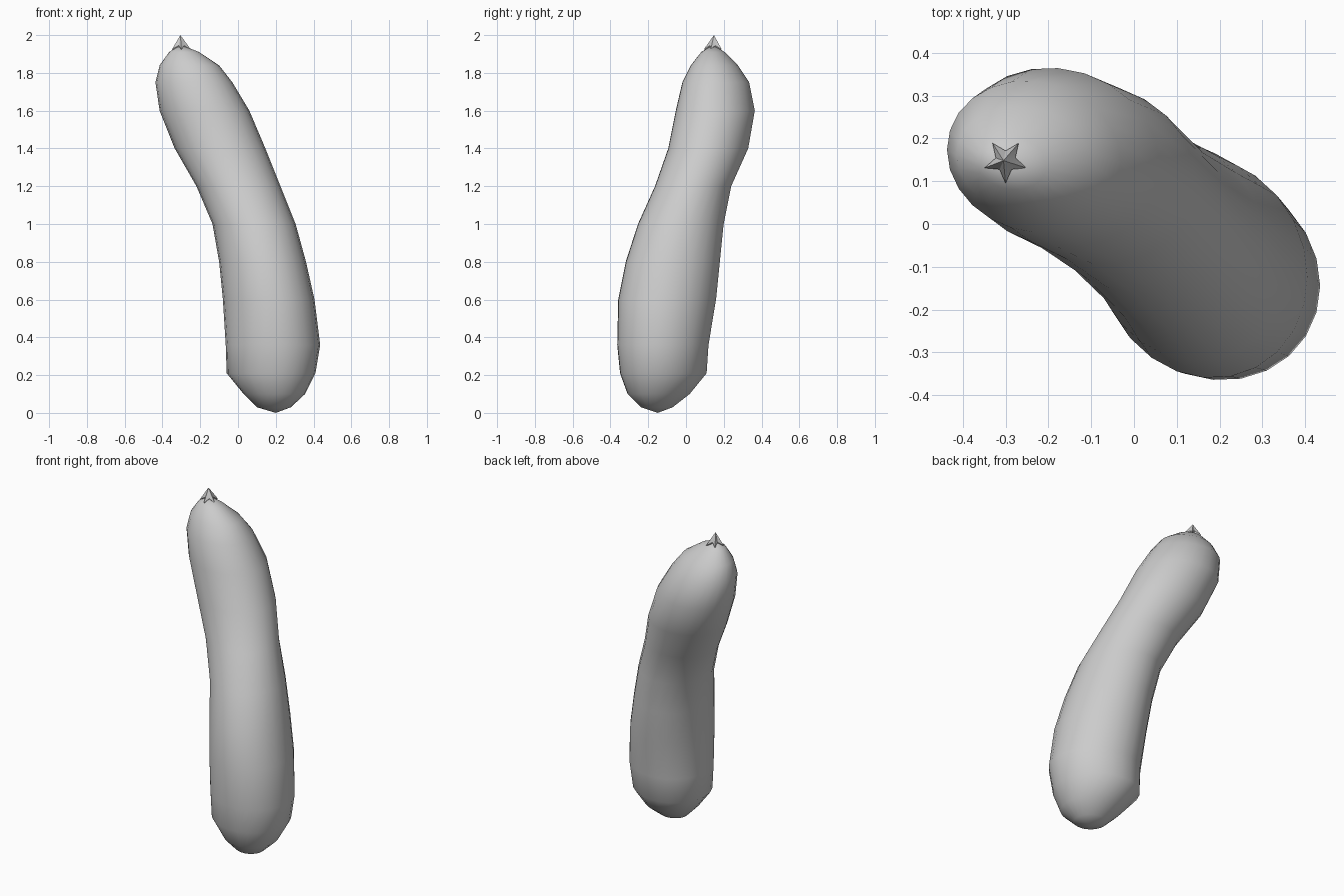
import bpy, bmesh, math

cube = bpy.data.objects.get("Cube")
if cube:
    bpy.data.objects.remove(cube, do_unlink=True)

grey = bpy.data.materials.new("plain grey")
grey.use_nodes = True
GREY = (0.6, 0.6, 0.6, 1)
grey.diffuse_color = GREY
grey.node_tree.nodes["Principled BSDF"].inputs["Base Color"].default_value = GREY


def loft(name, rings, bottom, top, angle):
    """Skin a stack of rings and close both ends on a single point."""
    bm = bmesh.new()
    loops = [[bm.verts.new(p) for p in ring] for ring in rings]
    n = len(loops[0])
    for a, b in zip(loops, loops[1:]):
        for i in range(n):
            j = (i + 1) % n
            bm.faces.new((a[i], a[j], b[j], b[i]))
    low, high = bm.verts.new(bottom), bm.verts.new(top)
    for i in range(n):
        j = (i + 1) % n
        bm.faces.new((loops[0][j], loops[0][i], low))
        bm.faces.new((loops[-1][i], loops[-1][j], high))
    bmesh.ops.recalc_face_normals(bm, faces=bm.faces)
    mesh = bpy.data.meshes.new(name)
    bm.to_mesh(mesh)
    bm.free()
    mesh.materials.append(grey)
    obj = bpy.data.objects.new(name, mesh)
    bpy.context.collection.objects.link(obj)
    bpy.ops.object.select_all(action="DESELECT")
    obj.select_set(True)
    bpy.context.view_layer.objects.active = obj
    bpy.ops.object.shade_smooth_by_angle(angle=math.radians(angle))
    return obj


def oval(z, x0, x1, y0, y1, sides=24, skew=0.09):
    """Level cross-section, drawn out slightly along the lean of the body."""
    ring = []
    for i in range(sides):
        t = math.tau * i / sides
        ring.append(((x0 + x1) / 2 + (x1 - x0) / 2 * math.cos(t),
                     (y0 + y1) / 2 + (y1 - y0) / 2 * math.sin(t - skew), z))
    return ring


# Curved body: height, then the x and y extent of each section
sections = [
    (0.03, 0.10, 0.28, -0.24, -0.07),
    (0.10, 0.03, 0.355, -0.31, 0.02),
    (0.21, -0.06, 0.41, -0.35, 0.11),
    (0.36, -0.065, 0.435, -0.365, 0.12),
    (0.60, -0.08, 0.405, -0.36, 0.16),
    (0.80, -0.10, 0.36, -0.32, 0.18),
    (1.00, -0.135, 0.305, -0.255, 0.20),
    (1.20, -0.22, 0.225, -0.165, 0.24),
    (1.40, -0.335, 0.145, -0.095, 0.33),
    (1.60, -0.415, 0.06, -0.055, 0.365),
    (1.75, -0.437, -0.03, -0.02, 0.335),
    (1.84, -0.415, -0.10, 0.025, 0.275),
    (1.91, -0.365, -0.205, 0.08, 0.205),
]
loft("curved_body", [oval(*s) for s in sections],
     (0.20, -0.15, 0), (-0.305, 0.145, 1.95), 50)

# Small star-shaped stem tip
star = []
for i in range(10):
    r = 0.024 if i % 2 else 0.052
    t = math.tau * i / 10 - math.pi / 2
    star.append((-0.30 + r * math.cos(t), 0.147 + r * math.sin(t),
                 1.945 if i % 2 else 1.925))
loft("stem_tip", [star], (-0.30, 0.147, 1.91), (-0.305, 0.148, 2.0), 30)
